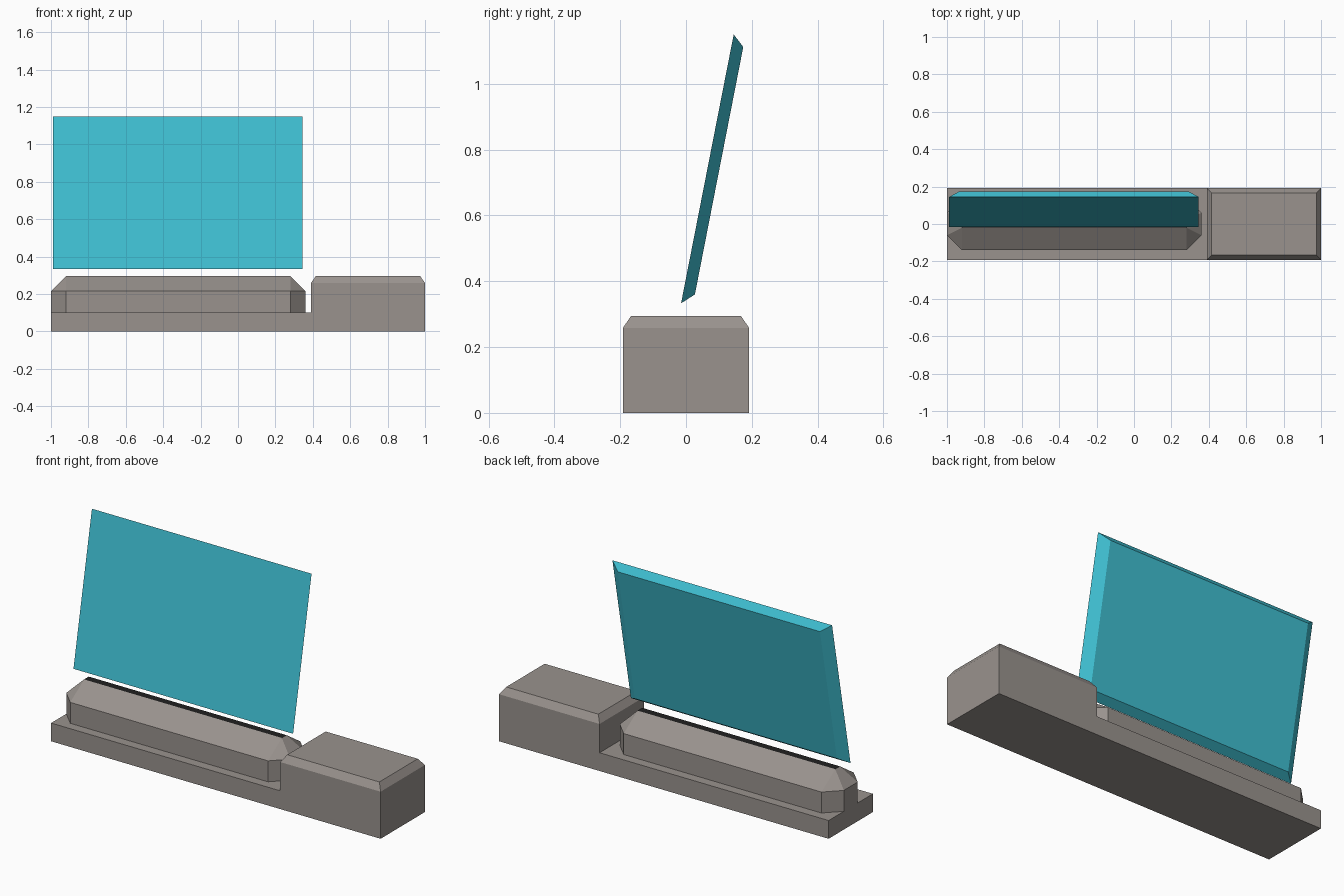
import bpy
import bmesh

if "Cube" in bpy.data.objects:
    bpy.data.objects.remove(bpy.data.objects["Cube"], do_unlink=True)


def make_material(name, rgb):
    mat = bpy.data.materials.new(name)
    mat.use_nodes = True
    color = (*rgb, 1.0)
    mat.diffuse_color = color
    mat.node_tree.nodes["Principled BSDF"].inputs["Base Color"].default_value = color
    return mat


GREY = make_material("warm_grey", (0.32, 0.29, 0.27))
BLACK = make_material("black", (0.015, 0.015, 0.015))
CYAN = make_material("cyan", (0.05, 0.52, 0.64))


def finish(name, bm, *mats):
    bmesh.ops.recalc_face_normals(bm, faces=bm.faces)
    mesh = bpy.data.meshes.new(name)
    bm.to_mesh(mesh)
    bm.free()
    for mat in mats:
        mesh.materials.append(mat)
    obj = bpy.data.objects.new(name, mesh)
    bpy.context.collection.objects.link(obj)
    return obj


def bridge(bm, low, high):
    """Join two rings of equal length with quads."""
    n = len(low)
    for i in range(n):
        j = (i + 1) % n
        bm.faces.new((low[i], low[j], high[j], high[i]))


def ring(bm, points):
    return [bm.verts.new(p) for p in points]


def rectangle(x0, x1, y, z):
    return [(x0, -y, z), (x1, -y, z), (x1, y, z), (x0, y, z)]


# Base: stepped side profile extruded in depth, tall block top chamfered
DEPTH = 0.192
profile = [(-1, 0), (1, 0), (1, 0.258), (0.39, 0.258), (0.39, 0.1), (-1, 0.1)]
bm = bmesh.new()
front = ring(bm, [(x, -DEPTH, z) for x, z in profile])
back = ring(bm, [(x, DEPTH, z) for x, z in profile])
bm.faces.new(front)
bm.faces.new(back)
bridge(bm, front, back)
bmesh.ops.recalc_face_normals(bm, faces=bm.faces)
block_top = [f for f in bm.faces if f.calc_center_median().z > 0.25]
bmesh.ops.inset_individual(bm, faces=block_top, thickness=0.036, depth=0.037)
finish("base", bm, GREY)

# Emitter: eight-sided prism with a hipped top ending in a dark slot
X0, X1, CUT = -1.0, 0.36, 0.08
plan = [(X0 + CUT, -0.14), (X1 - CUT, -0.14), (X1, -0.06), (X1, 0.06),
        (X1 - CUT, 0.14), (X0 + CUT, 0.14), (X0, 0.06), (X0, -0.06)]
bm = bmesh.new()
foot = ring(bm, [(x, y, 0.1) for x, y in plan])
eave = ring(bm, [(x, y, 0.215) for x, y in plan])
slot = ring(bm, rectangle(X0 + CUT, X1 - CUT, 0.02, 0.295))
bm.faces.new(foot)
bridge(bm, foot, eave)
for i in range(4):
    a, b, c = eave[2 * i], eave[2 * i + 1], eave[(2 * i + 2) % 8]
    p, q = slot[i], slot[(i + 1) % 4]
    bm.faces.new((a, b, q, p))
    bm.faces.new((b, c, q))
bm.faces.new(slot).material_index = 1
finish("emitter", bm, GREY, BLACK)

# Screen: leaning panel whose back is smaller than its front
bm = bmesh.new()
face = ring(bm, [(-0.988, -0.015, 0.333), (0.345, -0.015, 0.333),
                 (0.345, 0.145, 1.15), (-0.988, 0.145, 1.15)])
rear = ring(bm, [(-0.935, 0.027, 0.36), (0.292, 0.027, 0.36),
                 (0.292, 0.174, 1.112), (-0.935, 0.174, 1.112)])
bm.faces.new(face)
bm.faces.new(rear)
bridge(bm, face, rear)
finish("screen", bm, CYAN)
